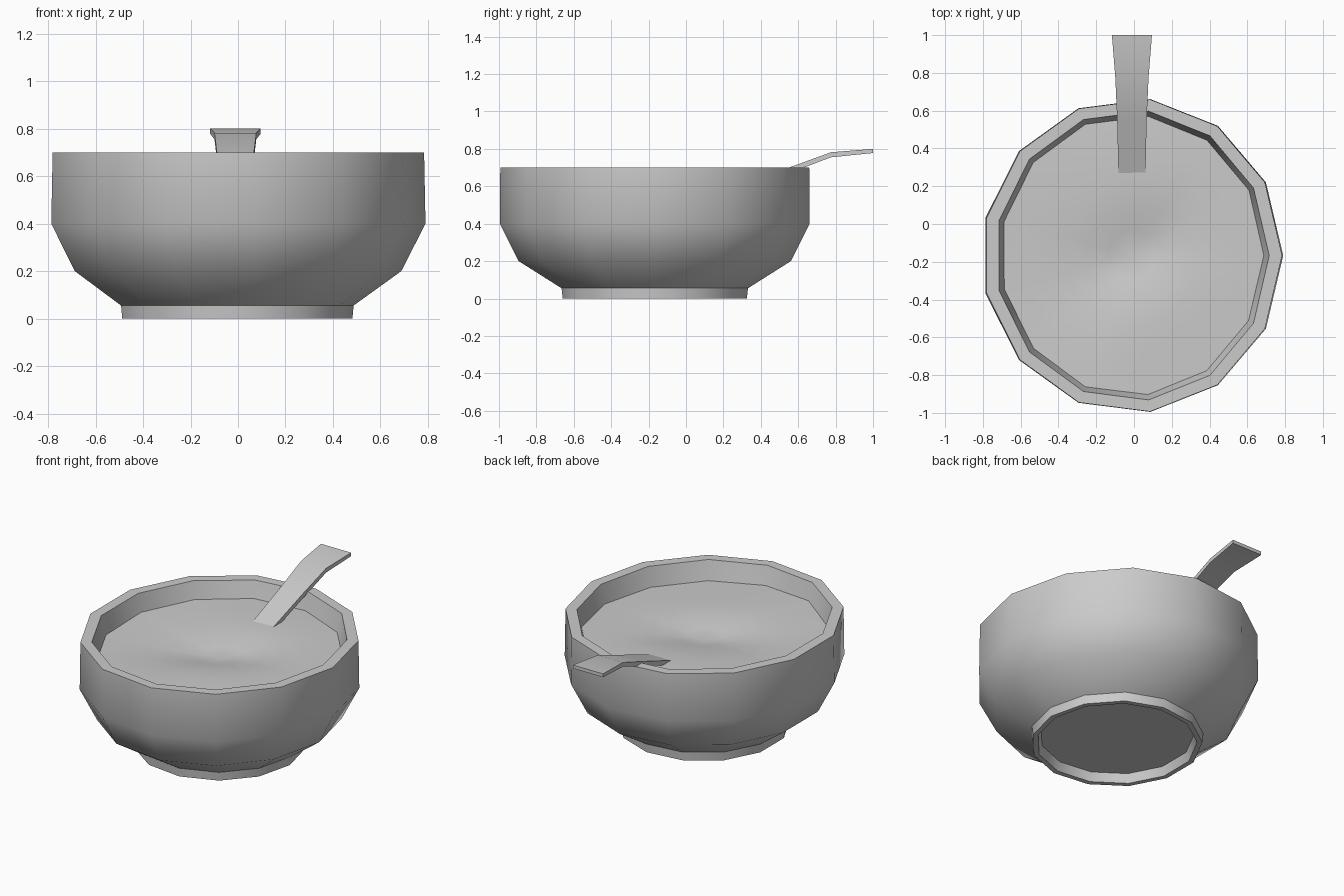
import bpy, bmesh, math

if "Cube" in bpy.data.objects:
    bpy.data.objects.remove(bpy.data.objects["Cube"])

SIDES = 13
CX, CY = -0.01, -0.167


def ring(bm, rx, ry, z):
    """One 13-sided loop; z is a number or a function of x, y."""
    loop = []
    for i in range(SIDES):
        a = 2 * math.pi * i / SIDES
        x, y = CX + rx * math.cos(a), CY + ry * math.sin(a)
        loop.append(bm.verts.new((x, y, z(x, y) if callable(z) else z)))
    return loop


def bridge(bm, a, b):
    n = len(a)
    for i in range(n):
        j = (i + 1) % n
        bm.faces.new((a[i], a[j], b[j], b[i]))


def finish(bm, name, angle):
    bmesh.ops.recalc_face_normals(bm, faces=bm.faces[:])
    me = bpy.data.meshes.new(name)
    bm.to_mesh(me)
    bm.free()
    ob = bpy.data.objects.new(name, me)
    bpy.context.collection.objects.link(ob)
    bpy.ops.object.select_all(action='DESELECT')
    bpy.context.view_layer.objects.active = ob
    ob.select_set(True)
    bpy.ops.object.shade_smooth_by_angle(angle=math.radians(angle))
    return ob


# Bowl with foot ring: from the recess under the foot, up the outside, down the inside
profile = [(0.445, 0.447, 0.055), (0.462, 0.464, 0.0), (0.492, 0.496, 0.0),
           (0.497, 0.502, 0.055), (0.698, 0.733, 0.2), (0.80, 0.834, 0.4),
           (0.794, 0.832, 0.7), (0.726, 0.77, 0.7), (0.694, 0.738, 0.57),
           (0.63, 0.66, 0.3), (0.42, 0.44, 0.12)]
bm = bmesh.new()
loops = [ring(bm, *p) for p in profile]
for lower, upper in zip(loops, loops[1:]):
    bridge(bm, lower, upper)
bm.faces.new(loops[0])
bm.faces.new(loops[-1])
finish(bm, "bowl", 40)


# Soup: rippled surface with a diagonal dip in the middle, swelling around the spoon
def level(x, y):
    u, v = x - CX, y - CY
    fade = max(0.0, 1 - math.hypot(u, v) / 0.72)
    dip = 0.045 * math.exp(-((v - 0.5 * u) / 0.2) ** 2) * fade
    swell = 0.022 * math.exp(-(u * u + (v - 0.47) ** 2) / 0.08)
    return 0.585 - dip + swell + 0.006 * math.sin(5 * u - 4 * v)


bm = bmesh.new()
loops = [ring(bm, 0.699 * k, 0.743 * k, level)
         for k in (1, 0.84, 0.68, 0.52, 0.36, 0.18)]
for outer, inner in zip(loops, loops[1:]):
    bridge(bm, outer, inner)
mid = bm.verts.new((CX, CY, level(CX, CY)))
for i in range(SIDES):
    bm.faces.new((loops[-1][i], loops[-1][(i + 1) % SIDES], mid))
soup = finish(bm, "soup", 60)
if soup.data.polygons[0].normal.z < 0:
    soup.data.flip_normals()

# Spoon handle dipping into the soup: stations of (y, top z, half width, thickness)
stations = [(0.2, 0.572, 0.07, 0.028), (0.55, 0.70, 0.078, 0.03),
            (0.775, 0.782, 0.088, 0.027), (1.0, 0.80, 0.106, 0.022)]
bm = bmesh.new()
loops = []
for y, z, w, t in stations:
    loops.append([bm.verts.new((-0.011 + sx * w, y, zz))
                  for sx, zz in ((-1, z), (1, z), (1, z - t), (-1, z - t))])
for a, b in zip(loops, loops[1:]):
    bridge(bm, a, b)
bm.faces.new(loops[0])
bm.faces.new(loops[-1])
finish(bm, "spoon_handle", 30)
